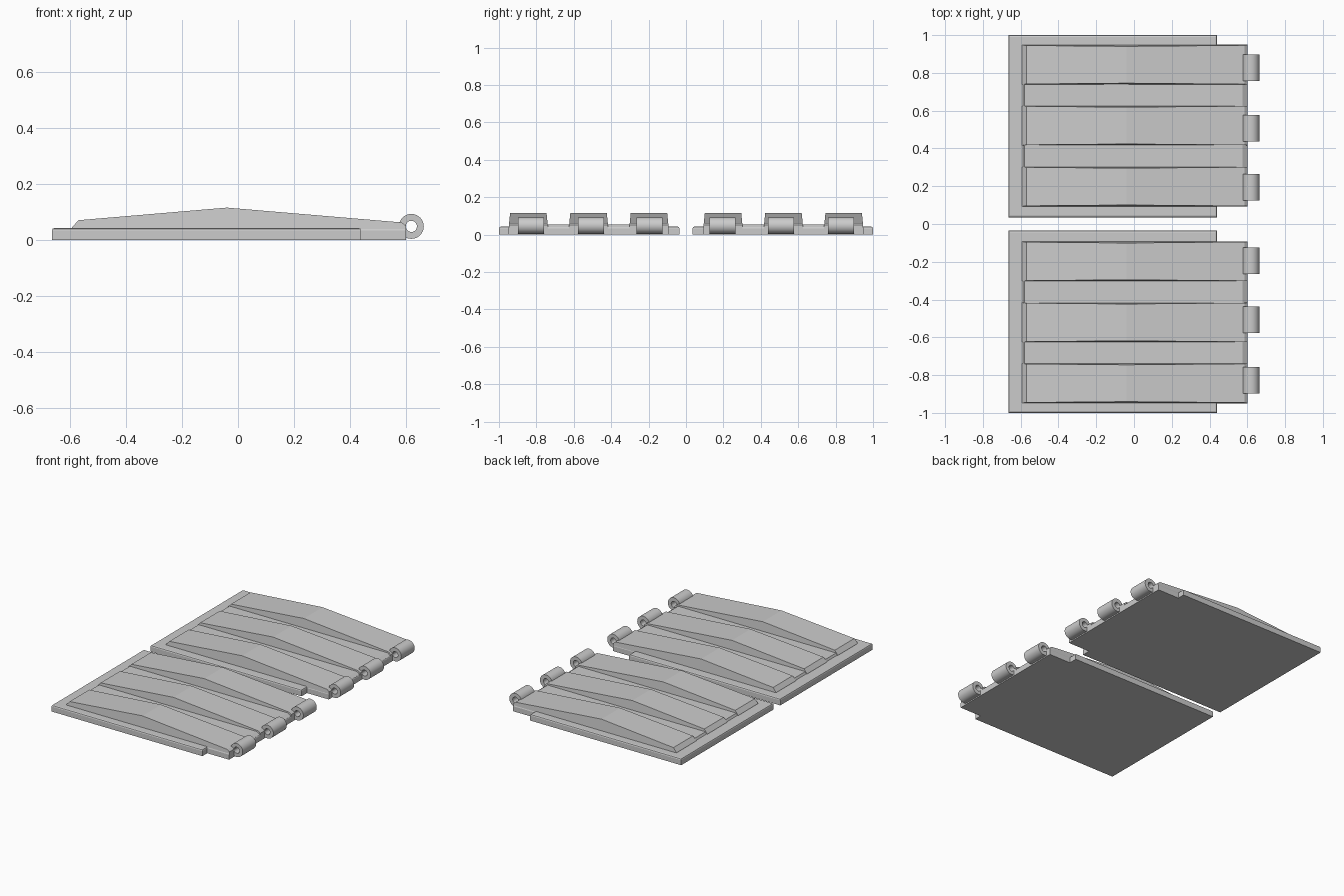
import bpy, bmesh, math
from mathutils import Vector

cube = bpy.data.objects.get("Cube")
if cube:
    bpy.data.objects.remove(cube, do_unlink=True)

grey = bpy.data.materials.new("plain_grey")
grey.use_nodes = True
grey.diffuse_color = (0.6, 0.6, 0.6, 1)
grey.node_tree.nodes["Principled BSDF"].inputs["Base Color"].default_value = (0.6, 0.6, 0.6, 1)


def finish(bm, name):
    bmesh.ops.recalc_face_normals(bm, faces=bm.faces)
    mesh = bpy.data.meshes.new(name)
    bm.to_mesh(mesh)
    bm.free()
    mesh.materials.append(grey)
    obj = bpy.data.objects.new(name, mesh)
    bpy.context.collection.objects.link(obj)
    return obj


def extrude(points, offset, name, edge_rule=None, bevel=0.0):
    """Extrude a closed outline and round the edges picked by the rule."""
    bm = bmesh.new()
    face = bm.faces.new([bm.verts.new(p) for p in points])
    out = bmesh.ops.extrude_face_region(bm, geom=[face])
    moved = [v for v in out["geom"] if isinstance(v, bmesh.types.BMVert)]
    bmesh.ops.translate(bm, verts=moved, vec=offset)
    if edge_rule:
        picked = [e for e in bm.edges if edge_rule(*[v.co for v in e.verts])]
        bmesh.ops.bevel(bm, geom=picked, offset=bevel, segments=2,
                        profile=0.5, affect='EDGES')
    return finish(bm, name)


def base_plate(side, name):
    # Wide plate with side rails that stop short of the hinge edge
    outline = [(-0.665, 0.035), (0.44, 0.035), (0.44, 0.092), (0.60, 0.092),
               (0.60, 0.95), (0.44, 0.95), (0.44, 1.0), (-0.665, 1.0)]
    extrude([(x, side * y, 0) for x, y in outline], Vector((0, 0, 0.042)), name,
            lambda a, b: min(a.z, b.z) > 0.04, 0.009)


def centre_panel(side, name):
    # Slightly raised field between the ribs
    profile = [(-0.595, 0.03), (-0.58, 0.055), (0.575, 0.055), (0.597, 0.04), (0.597, 0.03)]
    extrude([(x, side * 0.12, z) for x, z in profile], Vector((0, side * 0.80, 0)), name)


def rib(y, name):
    # Long peaked slat, with sides drawn in toward the top
    profile = [(-0.597, 0.03), (-0.592, 0.045), (-0.57, 0.07), (-0.04, 0.115),
               (0.585, 0.062), (0.60, 0.05), (0.60, 0.03)]
    obj = extrude([(x, y - 0.105, z) for x, z in profile], Vector((0, 0.21, 0)), name)
    for v in obj.data.vertices:
        inset = max(0, v.co.z - 0.04) * 0.10
        v.co.y += inset if v.co.y < y else -inset


def knuckle(y, name, width=0.14, outer=0.0445, inner=0.02, count=32):
    # Hollow hinge barrel
    bm = bmesh.new()
    rings = []
    for radius, dy in ((outer, -1), (outer, 1), (inner, 1), (inner, -1)):
        rings.append([bm.verts.new((0.619 + radius * math.cos(2 * math.pi * i / count),
                                    y + dy * width / 2,
                                    0.048 + radius * math.sin(2 * math.pi * i / count)))
                      for i in range(count)])
    for k in range(4):
        a, b = rings[k], rings[(k + 1) % 4]
        for i in range(count):
            j = (i + 1) % count
            bm.faces.new((a[i], a[j], b[j], b[i]))
    obj = finish(bm, name)
    bpy.ops.object.select_all(action='DESELECT')
    obj.select_set(True)
    bpy.context.view_layer.objects.active = obj
    bpy.ops.object.shade_smooth_by_angle(angle=math.radians(35))


# Two mirrored panels, each with three ribs and three hinge barrels
for side, label in ((-1, "front"), (1, "back")):
    base_plate(side, label + "_base_plate")
    centre_panel(side, label + "_centre_panel")
    for n, (rib_y, hinge_y) in enumerate(((0.198, 0.195), (0.521, 0.508), (0.843, 0.828)), 1):
        rib(side * rib_y, f"{label}_rib_{n}")
        knuckle(side * hinge_y, f"{label}_hinge_barrel_{n}")
